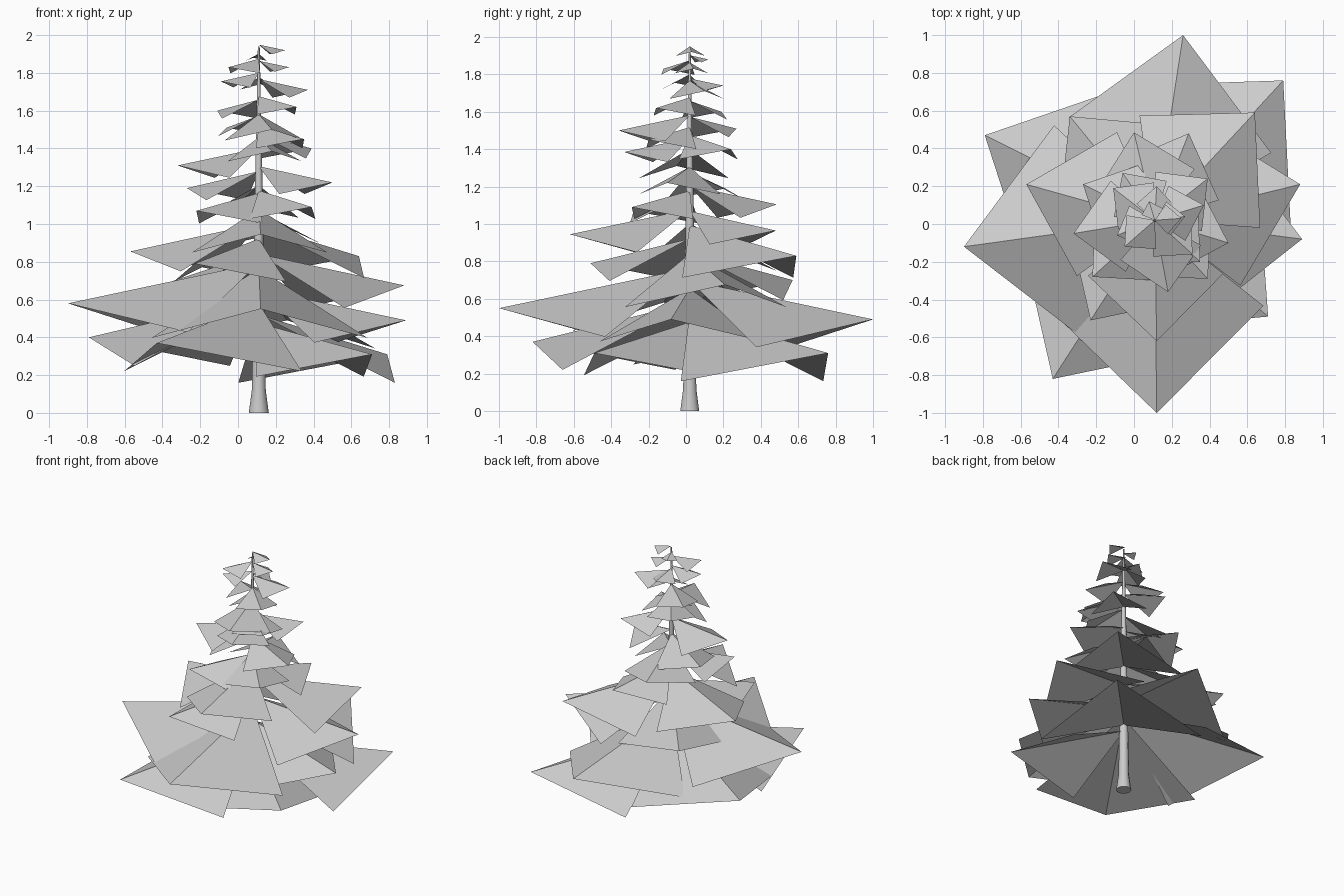
import bpy
import math
from mathutils import Vector

cube = bpy.data.objects.get("Cube")
if cube:
    bpy.data.objects.remove(cube, do_unlink=True)

AXIS = Vector((0.11, 0.02, 0))  # trunk axis


def make_material(name, colour):
    material = bpy.data.materials.new(name)
    material.use_nodes = True
    material.diffuse_color = colour
    material.node_tree.nodes["Principled BSDF"].inputs["Base Color"].default_value = colour
    return material


grey = make_material("light grey", (0.6, 0.6, 0.6, 1))


def add_object(name, verts, faces):
    mesh = bpy.data.meshes.new(name)
    mesh.from_pydata(verts, [], faces)
    mesh.materials.append(grey)
    mesh.update()
    obj = bpy.data.objects.new(name, mesh)
    bpy.context.scene.collection.objects.link(obj)
    return obj


def add_trunk(profile, sides=10):
    """Lathe the (radius, height) profile around the trunk axis."""
    verts, faces = [], []
    for radius, height in profile:
        for i in range(sides):
            angle = math.tau * i / sides
            verts.append(AXIS + Vector((radius * math.cos(angle), radius * math.sin(angle), height)))
    for ring in range(len(profile) - 1):
        for i in range(sides):
            j = (i + 1) % sides
            low, high = ring * sides, (ring + 1) * sides
            faces.append((low + i, low + j, high + j, high + i))
    faces.append(tuple(reversed(range(sides))))
    faces.append(tuple(range(len(verts) - sides, len(verts))))
    trunk = add_object("trunk", verts, faces)
    for face in trunk.data.polygons:
        face.use_smooth = len(face.vertices) == 4


def add_branch(name, tip):
    """Kite-shaped card folded along its ridge, with drooping side corners."""
    tip = Vector(tip)
    reach = Vector((tip.x - AXIS.x, tip.y - AXIS.y, 0))
    length = reach.length
    across = Vector((-reach.y, reach.x, 0))
    root = AXIS + Vector((0, 0, tip.z + 0.21 * length))
    droop = Vector((0, 0, tip.z - 0.15 * length))
    left = AXIS + reach * 0.45 + across * 0.56 + droop
    right = AXIS + reach * 0.45 - across * 0.56 + droop
    add_object(name, [root, right, tip, left], [(0, 1, 2), (0, 2, 3)])


add_trunk([(0.053, 0), (0.037, 0.12), (0.034, 0.3), (0.02, 1.2), (0.005, 1.94)])

# Branch tips, tier by tier from the ground up
tiers = {
    "lowest": [(0.71, -0.49, 0.31), (0.79, 0.76, 0.31), (-0.43, -0.82, 0.37), (-0.79, 0.47, 0.4)],
    "low": [(0.89, -0.08, 0.49), (0.26, 1.0, 0.49), (0.12, -1.0, 0.55), (-0.9, -0.12, 0.58)],
    "lower_middle": [(0.88, 0.21, 0.675), (-0.34, 0.57, 0.7), (-0.23, -0.51, 0.79)],
    "middle": [(0.64, 0.59, 0.83), (-0.57, 0.21, 0.855), (0.12, -0.62, 0.945)],
    "upper_middle": [(0.29, 0.48, 0.965), (-0.22, -0.28, 1.07), (0.39, -0.29, 1.09)],
    "upper": [(0, 0.485, 1.105), (-0.27, 0.21, 1.19), (0.5, -0.1, 1.22)],
    "high": [(-0.32, -0.05, 1.31), (0.18, -0.33, 1.385), (0.39, 0.24, 1.4)],
    "higher": [(0.35, -0.2, 1.45), (0.18, -0.36, 1.5), (-0.06, 0.27, 1.51)],
    "crown": [(-0.11, 0.19, 1.6), (0.31, -0.16, 1.62), (0.37, 0.1, 1.71)],
    "top": [(-0.09, -0.06, 1.755), (0.12, 0.2, 1.74), (-0.05, -0.12, 1.83)],
    "peak": [(0.27, 0.04, 1.83), (0.08, 0.12, 1.88), (0.25, 0.03, 1.92)],
}
for tier, tips in tiers.items():
    for number, tip in enumerate(tips, 1):
        add_branch(f"{tier}_branch_{number}", tip)
